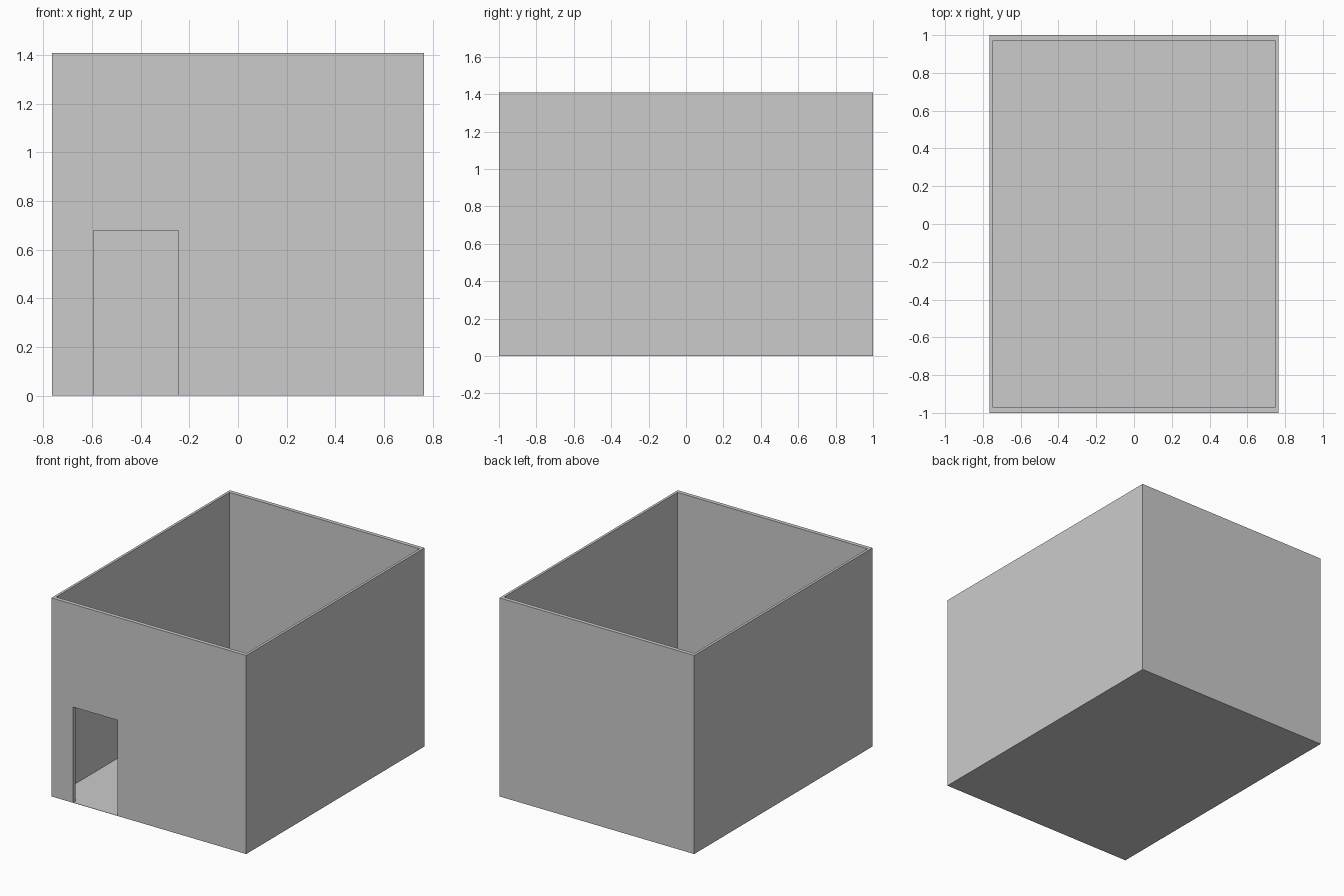
import bpy
import bmesh
from mathutils import Matrix, Vector

if "Cube" in bpy.data.objects:
    bpy.data.objects.remove(bpy.data.objects["Cube"])

FLOOR = 0.002


def box(name, lo, hi):
    """Axis-aligned box from its low and high corners."""
    lo, hi = Vector(lo), Vector(hi)
    bm = bmesh.new()
    bmesh.ops.create_cube(bm, size=1.0)
    bmesh.ops.transform(bm, verts=bm.verts,
                        matrix=Matrix.Translation((lo + hi) / 2) @ Matrix.Diagonal((hi - lo).to_4d()))
    mesh = bpy.data.meshes.new(name)
    bm.to_mesh(mesh)
    bm.free()
    obj = bpy.data.objects.new(name, mesh)
    bpy.context.collection.objects.link(obj)
    return obj


def cut(target, cutter):
    """Subtract a hidden cutter from the target."""
    cutter.hide_render = True
    cutter.hide_viewport = True
    cutter.display_type = 'WIRE'
    mod = target.modifiers.new(cutter.name, 'BOOLEAN')
    mod.operation = 'DIFFERENCE'
    mod.solver = 'EXACT'
    mod.object = cutter


# Walls and thin floor in one piece
room = box("room_walls_and_floor", (-0.765, -1, 0), (0.765, 1, 1.41))

# Open-topped interior
cut(room, box("interior_cutter", (-0.747, -0.972, FLOOR), (0.747, 0.972, 1.6)))

# Doorway in the front wall
cut(room, box("doorway_cutter", (-0.595, -1.1, FLOOR), (-0.245, -0.9, 0.68)))
